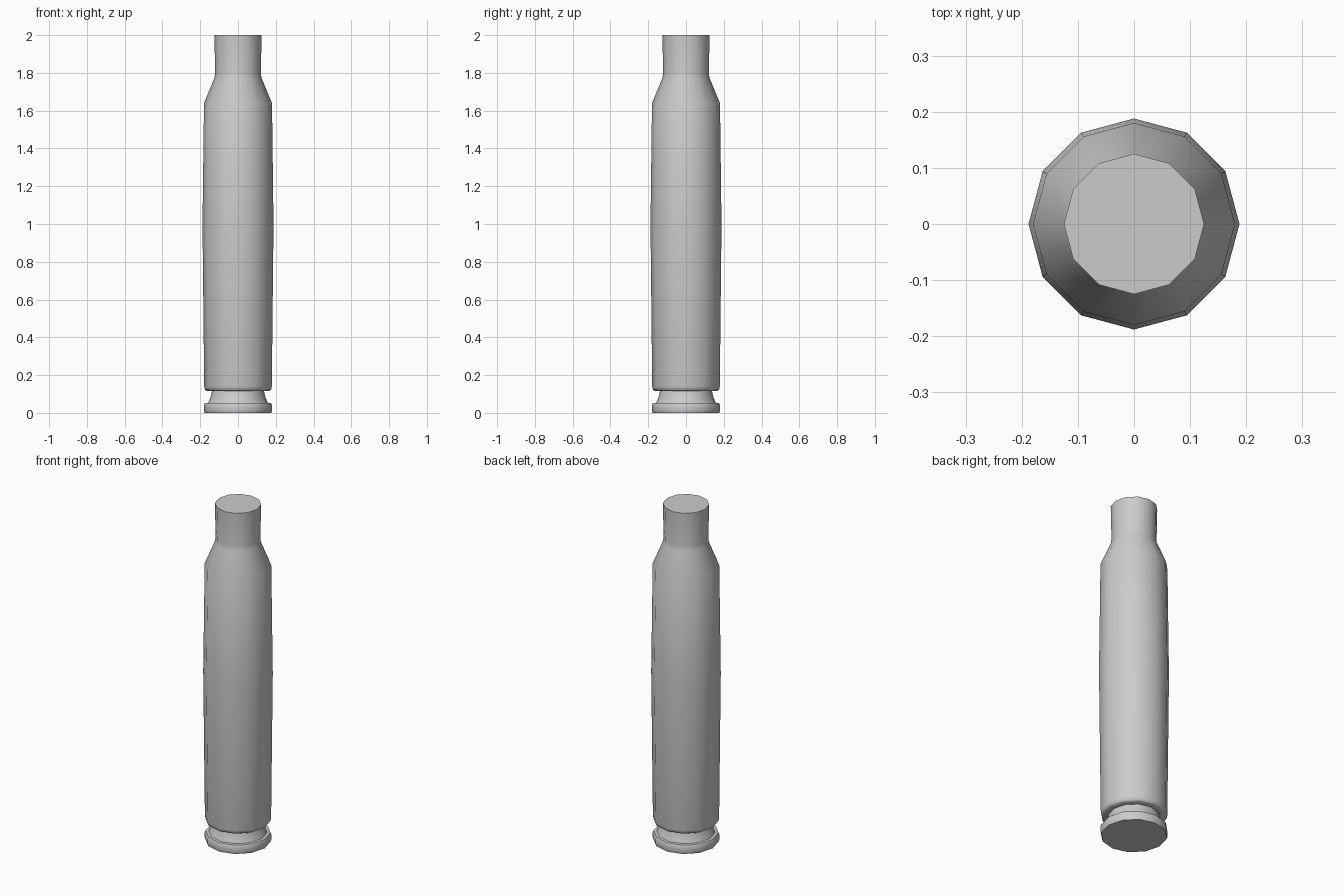
import bpy, bmesh, math

if "Cube" in bpy.data.objects:
    bpy.data.objects.remove(bpy.data.objects["Cube"])

SIDES = 12

# Outline from base to mouth as (radius, height)
profile = [
    (0.176, 0.0), (0.18, 0.012), (0.18, 0.042), (0.175, 0.052),   # rim
    (0.158, 0.053), (0.145, 0.083), (0.138, 0.115),               # extractor groove
    (0.165, 0.116), (0.175, 0.122), (0.179, 0.14),                # body foot
    (0.188, 1.0), (0.18, 1.64),                                   # body
    (0.124, 1.775), (0.121, 1.80), (0.125, 2.0),                  # shoulder and neck
]

bm = bmesh.new()
rings = []
for r, z in profile:
    rings.append([bm.verts.new((r * math.cos(math.tau * i / SIDES),
                                r * math.sin(math.tau * i / SIDES), z))
                  for i in range(SIDES)])
for low, high in zip(rings, rings[1:]):
    for i in range(SIDES):
        j = (i + 1) % SIDES
        bm.faces.new((low[i], low[j], high[j], high[i]))

# Flat base and closed mouth
bm.faces.new(rings[0][::-1])
bm.faces.new(rings[-1])

mesh = bpy.data.meshes.new("casing")
bm.to_mesh(mesh)
bm.free()
casing = bpy.data.objects.new("casing", mesh)
bpy.context.collection.objects.link(casing)
bpy.context.view_layer.objects.active = casing
casing.select_set(True)
bpy.ops.object.shade_smooth_by_angle(angle=math.radians(50))
